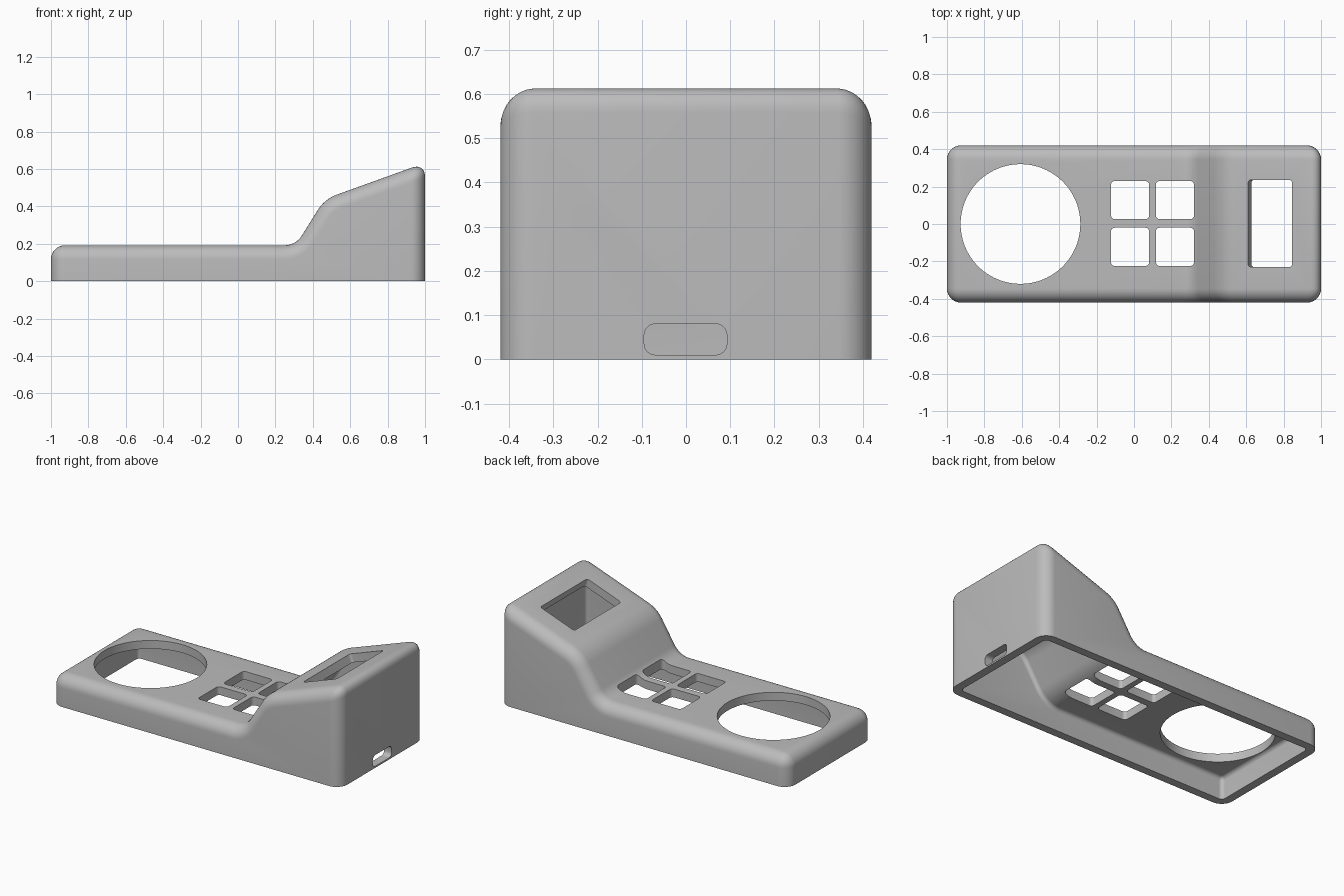
import bpy, bmesh, math
from mathutils import Vector, Matrix

cube = bpy.data.objects.get("Cube")
if cube:
    bpy.data.objects.remove(cube, do_unlink=True)

WALL = 0.052
HALF_Y = 0.42
SLOPE = 0.36          # gradient of the display face
RAMP = 1.6            # gradient of the ramp between the two levels

plastic = bpy.data.materials.new("grey plastic")
plastic.use_nodes = True
plastic.diffuse_color = (0.5, 0.5, 0.5, 1)
plastic.node_tree.nodes["Principled BSDF"].inputs["Base Color"].default_value = (0.5, 0.5, 0.5, 1)


def fillet(a, b, c, radius, steps=10):
    """Points of an arc rounding corner b between a and c."""
    u, v = (a - b).normalized(), (c - b).normalized()
    half = u.angle(v) / 2
    centre = b + (u + v).normalized() * radius / math.sin(half)
    start = b + u * radius / math.tan(half) - centre
    end = b + v * radius / math.tan(half) - centre
    sweep = start.angle(end)
    return [centre + (start * math.sin((1 - i / steps) * sweep)
                      + end * math.sin(i / steps * sweep)) / math.sin(sweep)
            for i in range(steps + 1)]


def make_object(name, bm):
    bmesh.ops.recalc_face_normals(bm, faces=bm.faces)
    mesh = bpy.data.meshes.new(name)
    bm.to_mesh(mesh)
    bm.free()
    mesh.materials.append(plastic)
    obj = bpy.data.objects.new(name, mesh)
    bpy.context.collection.objects.link(obj)
    return obj


def prism(points, depth):
    """Extrude a closed loop of points along a vector."""
    bm = bmesh.new()
    face = bm.faces.new([bm.verts.new(p) for p in points])
    new = bmesh.ops.extrude_face_region(bm, geom=[face])["geom"]
    bmesh.ops.translate(bm, vec=depth, verts=[g for g in new if isinstance(g, bmesh.types.BMVert)])
    return bm


def housing(name, inset, floor, rounding):
    """Two-level body, shrunk inward by the inset, with rounded upper edges."""
    def line(m, x, z):
        return m, z - m * x - inset * math.hypot(1, m)

    def meet(p, q):
        x = (q[1] - p[1]) / (p[0] - q[0])
        return Vector((x, p[0] * x + p[1]))

    deck, ramp, face = line(0, 0, 0.192), line(RAMP, 0.345, 0.25), line(SLOPE, 0.52, 0.46)
    end = 1 - inset
    low = Vector((-end, deck[1]))
    high = Vector((end, SLOPE * end + face[1]))
    valley, crest = meet(deck, ramp), meet(ramp, face)
    outline = [Vector((-end, floor)), low,
               *fillet(low, valley, crest, 0.11 + inset),
               *fillet(valley, crest, high, 0.2 - inset),
               high, Vector((end, floor))]
    side = HALF_Y - inset
    bm = prism([(p.x, -side, p.y) for p in outline], Vector((0, 2 * side, 0)))
    edges = []
    for e in bm.edges:
        a, b = (v.co for v in e.verts)
        at_base = max(a.z, b.z) < floor + 1e-4
        across = abs(a.y - b.y) > 0.1
        if not at_base and (not across or abs(a.x) > end - 1e-4):
            edges.append(e)
    bmesh.ops.bevel(bm, geom=edges, offset=rounding, offset_type='OFFSET',
                    segments=8, profile=0.5, affect='EDGES', clamp_overlap=False)
    return make_object(name, bm)


def opening(name, size, radius, matrix, depth):
    """Rounded rectangular cutter centred on the matrix, running along its z axis."""
    w, h = size[0] / 2 - radius, size[1] / 2 - radius
    steps = 24 if w < 1e-4 else 6
    loop = []
    for k, (sx, sy) in enumerate([(1, 1), (-1, 1), (-1, -1), (1, -1)]):
        for i in range(steps + 1):
            if w < 1e-4 and i == steps:
                continue
            t = (k + i / steps) * math.pi / 2
            loop.append((sx * w + radius * math.cos(t), sy * h + radius * math.sin(t), -depth / 2))
    bm = prism(loop, Vector((0, 0, depth)))
    bm.transform(matrix)
    return make_object(name, bm)


shell = housing("shell", 0, 0, 0.075)
cutters = [housing("cavity", WALL, -0.1, 0.024)]

# Round opening and four key openings in the low deck
cutters.append(opening("dial_opening", (0.64, 0.64), 0.32, Matrix.Translation((-0.607, 0, 0.2)), 0.3))
for x in (-0.021, 0.219):
    for y in (-0.122, 0.128):
        cutters.append(opening("key_opening", (0.204, 0.204), 0.02,
                               Matrix.Translation((x, y, 0.25)), 0.5))

# Display window, square to the sloping face
tilt = Matrix.Translation((0.7275, 0.003, 0.535)) @ Matrix.Rotation(-math.atan(SLOPE), 4, 'Y')
cutters.append(opening("display_window", (0.25, 0.465), 0.015, tilt, 0.24))

# Cable slot and small round hole through the tall end wall
sideways = Matrix.Rotation(math.pi / 2, 4, 'Y')
cutters.append(opening("cable_slot", (0.07, 0.187), 0.025,
                       Matrix.Translation((1, -0.001, 0.045)) @ sideways, 0.2))
cutters.append(opening("end_hole", (0.06, 0.06), 0.03,
                       Matrix.Translation((1, -0.231, 0.325)) @ sideways, 0.2))

# Cut everything out of the shell
bpy.ops.object.select_all(action='DESELECT')
bpy.context.view_layer.objects.active = shell
shell.select_set(True)
for cutter in cutters:
    cutter.hide_render = True
    mod = shell.modifiers.new(cutter.name, 'BOOLEAN')
    mod.operation = 'DIFFERENCE'
    mod.solver = 'EXACT'
    mod.object = cutter
    bpy.ops.object.modifier_apply(modifier=mod.name)
    bpy.data.objects.remove(cutter, do_unlink=True)

bpy.ops.object.shade_smooth_by_angle(angle=math.radians(30))
